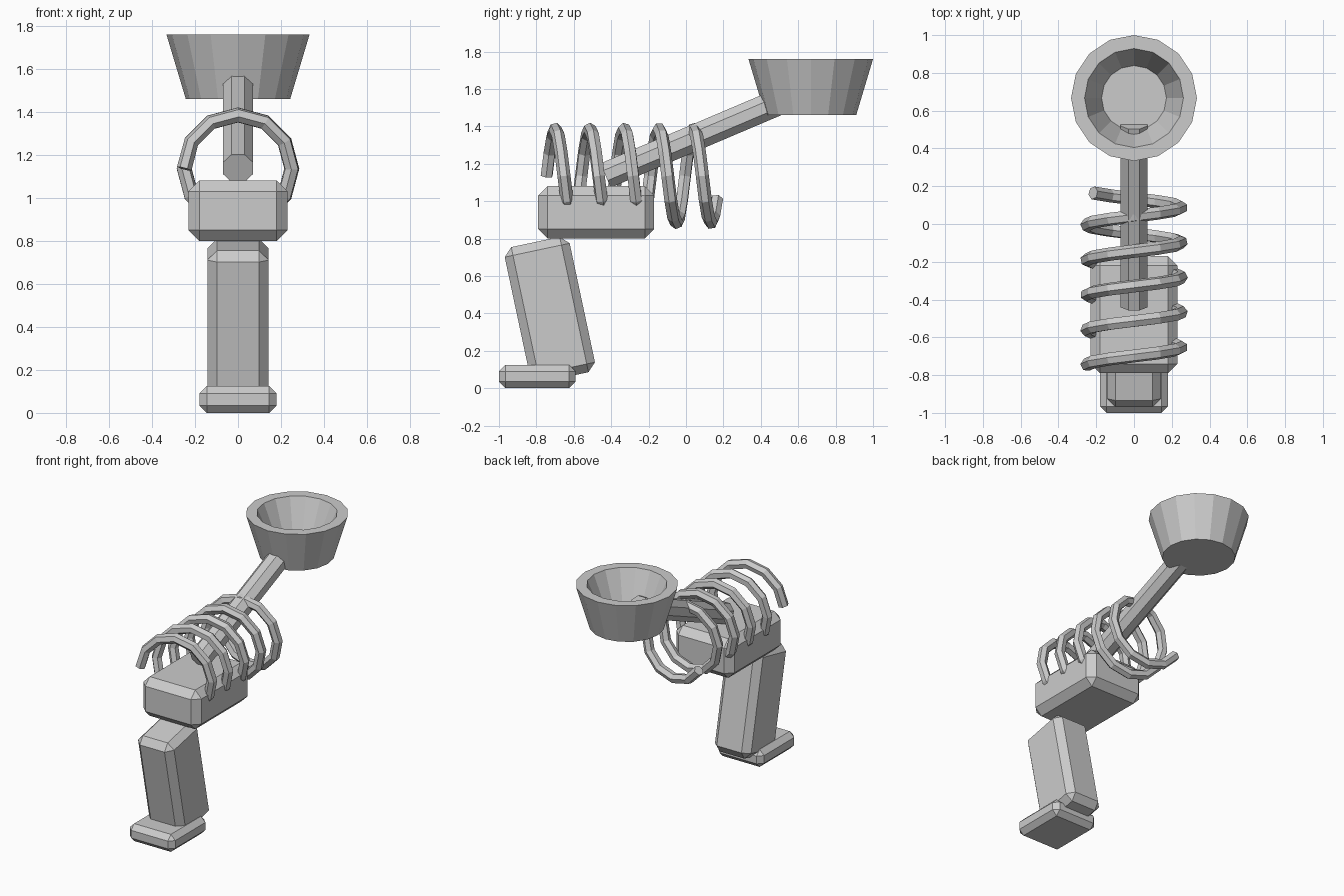
import bpy
import bmesh
from math import sin, cos, tau, radians
from mathutils import Matrix, Vector

cube = bpy.data.objects.get("Cube")
if cube:
    bpy.data.objects.remove(cube, do_unlink=True)


def add_object(name, bm):
    bmesh.ops.recalc_face_normals(bm, faces=bm.faces)
    mesh = bpy.data.meshes.new(name)
    bm.to_mesh(mesh)
    bm.free()
    obj = bpy.data.objects.new(name, mesh)
    bpy.context.collection.objects.link(obj)
    return obj


def chamfered_box(name, centre, size, chamfer, tilt=0):
    bm = bmesh.new()
    bmesh.ops.create_cube(bm, size=1, matrix=Matrix.Diagonal((*size, 1)))
    obj = add_object(name, bm)
    obj.location = centre
    obj.rotation_euler.x = radians(tilt)
    bevel = obj.modifiers.new("chamfer", "BEVEL")
    bevel.width = chamfer
    bevel.segments = 1
    return obj


def lathe(name, profile, sides, centre):
    bm = bmesh.new()
    verts = [bm.verts.new((r, 0, z)) for r, z in profile]
    edges = [bm.edges.new(pair) for pair in zip(verts, verts[1:])]
    bmesh.ops.spin(bm, geom=verts + edges, cent=(0, 0, 0), axis=(0, 0, 1),
                   angle=tau, steps=sides, use_duplicate=False)
    bmesh.ops.remove_doubles(bm, verts=bm.verts, dist=0.0001)
    obj = add_object(name, bm)
    obj.location = centre
    return obj


# Blocks: foot, leaning grip and main body
chamfered_box("foot", (0, -0.795, 0.0625), (0.36, 0.41, 0.125), 0.035)
chamfered_box("grip", (0, -0.728, 0.42), (0.285, 0.355, 0.74), 0.045, tilt=12)
chamfered_box("body", (0, -0.48, 0.94), (0.46, 0.62, 0.28), 0.05)

# Eight-sided rod rising to the bowl
start, end = Vector((0, -0.43, 1.137)), Vector((0, 0.53, 1.545))
bm = bmesh.new()
bmesh.ops.create_cone(bm, cap_ends=True, segments=8, radius1=0.076, radius2=0.076,
                      depth=(end - start).length,
                      matrix=Matrix.Rotation(tau / 16, 4, "Z"))
rod = add_object("rod", bm)
rod.location = (start + end) / 2
rod.rotation_euler.x = radians(23 - 90)

# Thick-walled bowl
lathe("bowl", [(0, 0), (0.243, 0), (0.333, 0.3), (0.262, 0.3), (0.172, 0.09), (0, 0.09)],
      16, (0, 0.667, 1.46))

# Coil spring around the rod
STEPS, RADIUS, PITCH = 12, 0.25, 0.185
curve = bpy.data.curves.new("spring", "CURVE")
curve.dimensions = "3D"
curve.bevel_depth = 0.035
curve.bevel_resolution = 1
curve.use_fill_caps = True
count = 5 * STEPS
spline = curve.splines.new("POLY")
spline.points.add(count - 1)
for i, point in enumerate(spline.points):
    angle = tau * i / STEPS
    point.co = (-RADIUS * cos(angle), -0.745 + PITCH * i / STEPS,
                1.135 + RADIUS * sin(angle), 1)
    point.radius = 1
spring = bpy.data.objects.new("spring", curve)
bpy.context.collection.objects.link(spring)

# Turn the spring into a flat-faced mesh
bpy.ops.object.select_all(action="DESELECT")
spring.select_set(True)
bpy.context.view_layer.objects.active = spring
bpy.ops.object.convert(target="MESH")
bpy.ops.object.shade_flat()
